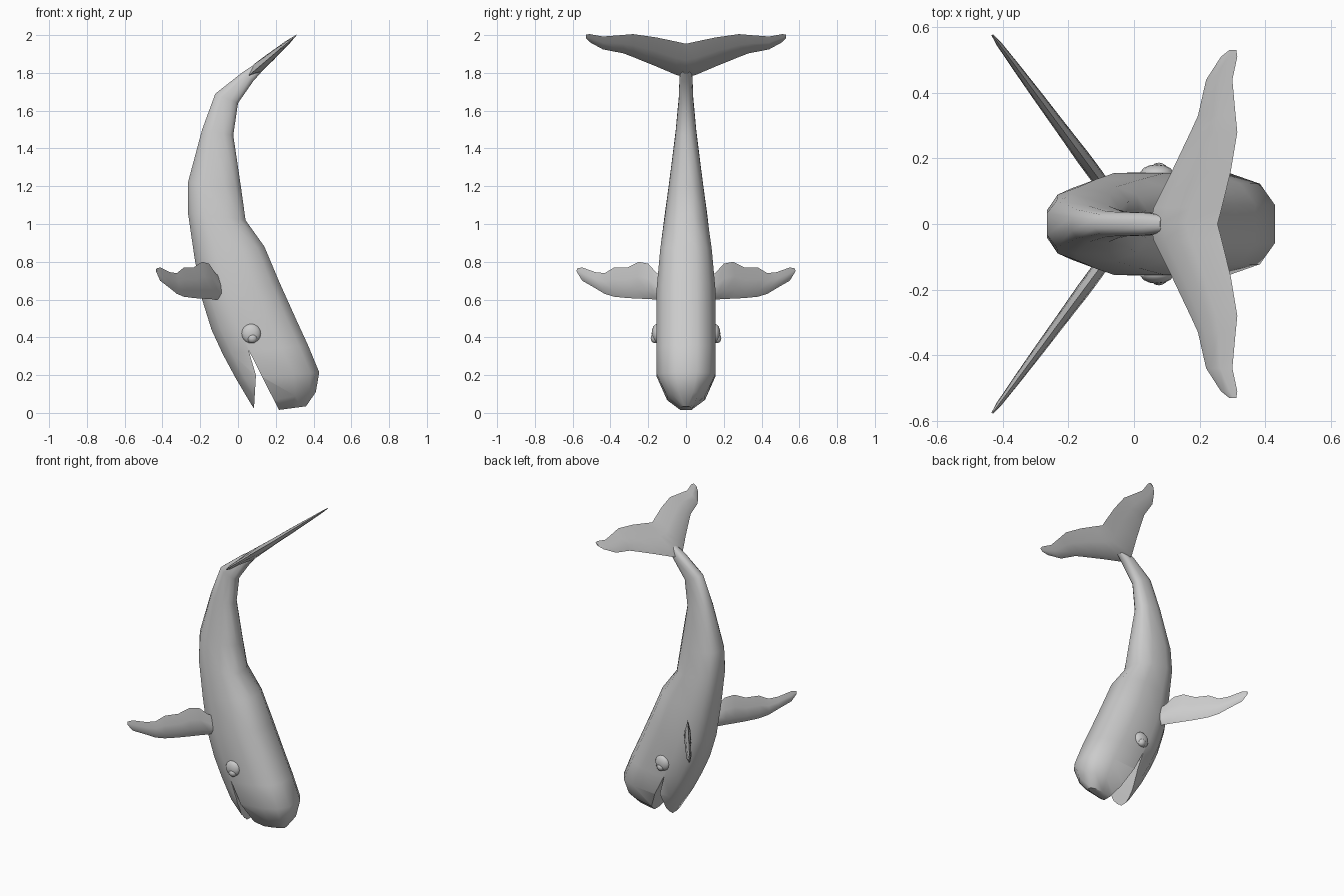
import bpy, bmesh, math
from mathutils import Vector

if "Cube" in bpy.data.objects:
    bpy.data.objects.remove(bpy.data.objects["Cube"])

GREY = (0.6, 0.6, 0.6, 1)
skin = bpy.data.materials.new("grey_skin")
skin.use_nodes = True
skin.diffuse_color = GREY
skin.node_tree.nodes["Principled BSDF"].inputs["Base Color"].default_value = GREY


def select_only(obj):
    bpy.ops.object.select_all(action='DESELECT')
    obj.select_set(True)
    bpy.context.view_layer.objects.active = obj


def smooth(obj, degrees):
    select_only(obj)
    bpy.ops.object.shade_smooth_by_angle(angle=math.radians(degrees))


def loft(name, rings):
    """Skin a list of equal-length point rings and close both ends."""
    bm = bmesh.new()
    loops = [[bm.verts.new(p) for p in ring] for ring in rings]
    n = len(loops[0])
    for a, b in zip(loops, loops[1:]):
        for i in range(n):
            j = (i + 1) % n
            bm.faces.new((a[i], a[j], b[j], b[i]))
    bm.faces.new(loops[0])
    bm.faces.new(loops[-1])
    bmesh.ops.recalc_face_normals(bm, faces=bm.faces[:])
    mesh = bpy.data.meshes.new(name)
    bm.to_mesh(mesh)
    bm.free()
    obj = bpy.data.objects.new(name, mesh)
    bpy.context.collection.objects.link(obj)
    mesh.materials.append(skin)
    return obj


def body_ring(bx, bz, tx, tz, width, sides=12, power=0.75):
    """Rounded box section from a belly point to a back point."""
    belly, back = Vector((bx, 0, bz)), Vector((tx, 0, tz))
    mid, half = (belly + back) / 2, (back - belly) / 2
    top = math.cos(math.pi / sides)
    bend = lambda v: math.copysign(abs(v / top) ** power, v)
    ring = []
    for i in range(sides):
        a = (i + 0.5) * math.tau / sides
        ring.append(mid + half * bend(math.cos(a)) + Vector((0, width * bend(math.sin(a)), 0)))
    return ring


def fin_ring(lead, trail, normal, thick):
    """Thin lens section between a leading and a trailing edge point."""
    lead, trail, off = Vector(lead), Vector(trail), Vector(normal).normalized() * thick
    near, far = lead.lerp(trail, 0.25), lead.lerp(trail, 0.6)
    return [lead, near + off, far + off * 0.8, trail, far - off * 0.8, near - off]


# Body: belly x, z, back x, z, half width, from tail to snout
body = loft("body", [body_ring(*s) for s in (
    (0.08, 1.84, 0.12, 1.80, 0.025),
    (0.02, 1.80, 0.08, 1.755, 0.034),
    (-0.12, 1.69, 0.0, 1.64, 0.038),
    (-0.19, 1.50, -0.025, 1.47, 0.055),
    (-0.265, 1.22, 0.015, 1.20, 0.09),
    (-0.265, 1.06, 0.04, 1.02, 0.113),
    (-0.23, 0.82, 0.14, 0.88, 0.137),
    (-0.19, 0.60, 0.22, 0.69, 0.155),
    (-0.14, 0.44, 0.31, 0.49, 0.157),
    (-0.08, 0.31, 0.37, 0.36, 0.157),
    (-0.01, 0.18, 0.43, 0.215, 0.155),
    (0.07, 0.045, 0.412, 0.11, 0.10),
    (0.10, 0.0, 0.36, 0.035, 0.03))])

# Open mouth: wedge cut through the head
wedge = [(0.055, 0.335), (0.095, 0.2), (0.085, 0.03), (0.083, -0.05), (0.25, -0.05)]
cutter = loft("mouth_cutter", [[(x, y, z) for x, z in wedge] for y in (-0.3, 0.3)])
cutter.hide_render = True
select_only(body)
cut = body.modifiers.new("mouth", 'BOOLEAN')
cut.operation, cut.solver, cut.object = 'DIFFERENCE', 'EXACT', cutter
bpy.ops.object.modifier_apply(modifier=cut.name)
bpy.data.objects.remove(cutter)
smooth(body, 40)

# Tail flukes: y, leading x, trailing x, half thickness
fluke = [(0, 0.05, 0.255, 0.028), (0.05, 0.06, 0.268, 0.026),
         (0.16, 0.115, 0.295, 0.02), (0.28, 0.172, 0.315, 0.016),
         (0.33, 0.195, 0.31, 0.014), (0.44, 0.22, 0.30, 0.01),
         (0.51, 0.265, 0.315, 0.006), (0.53, 0.29, 0.312, 0.003)]
rise = lambda x: 1.78 + 0.85 * (x - 0.05)
stations = [(-y, a, b, t) for y, a, b, t in fluke[:0:-1]] + fluke
flukes = loft("tail_flukes", [
    fin_ring((a, y, rise(a)), (b, y, rise(b)), (-0.85, 0, 1), t) for y, a, b, t in stations])
smooth(flukes, 40)

# Flippers: y, lower z, upper z, half thickness
flipper = [(0.09, 0.60, 0.70, 0.02), (0.155, 0.60, 0.74, 0.022),
           (0.20, 0.603, 0.79, 0.022), (0.25, 0.605, 0.80, 0.02),
           (0.31, 0.608, 0.77, 0.018), (0.38, 0.615, 0.77, 0.016),
           (0.43, 0.63, 0.74, 0.014), (0.48, 0.66, 0.745, 0.012),
           (0.55, 0.70, 0.77, 0.008), (0.577, 0.745, 0.765, 0.003)]

for side, label in ((1, "left"), (-1, "right")):
    rings = []
    for y, low, high, t in flipper:
        x = -0.12 - 0.74 * (y - 0.155)
        rings.append(fin_ring((x, side * y, low), (x, side * y, high), (1, side * 0.74, 0), t))
    smooth(loft(label + "_flipper", rings), 40)

    # Eye socket bulge with a small eyeball
    for part, loc, size in (("eye_socket", (0.07, 0.152, 0.42), (0.052, 0.03, 0.052)),
                            ("eyeball", (0.076, 0.163, 0.395), (0.027, 0.024, 0.026))):
        bpy.ops.mesh.primitive_uv_sphere_add(
            segments=14, ring_count=8, radius=1, location=(loc[0], side * loc[1], loc[2]))
        eye = bpy.context.object
        eye.name = label + "_" + part
        eye.scale = size
        eye.data.materials.append(skin)
        smooth(eye, 40)
